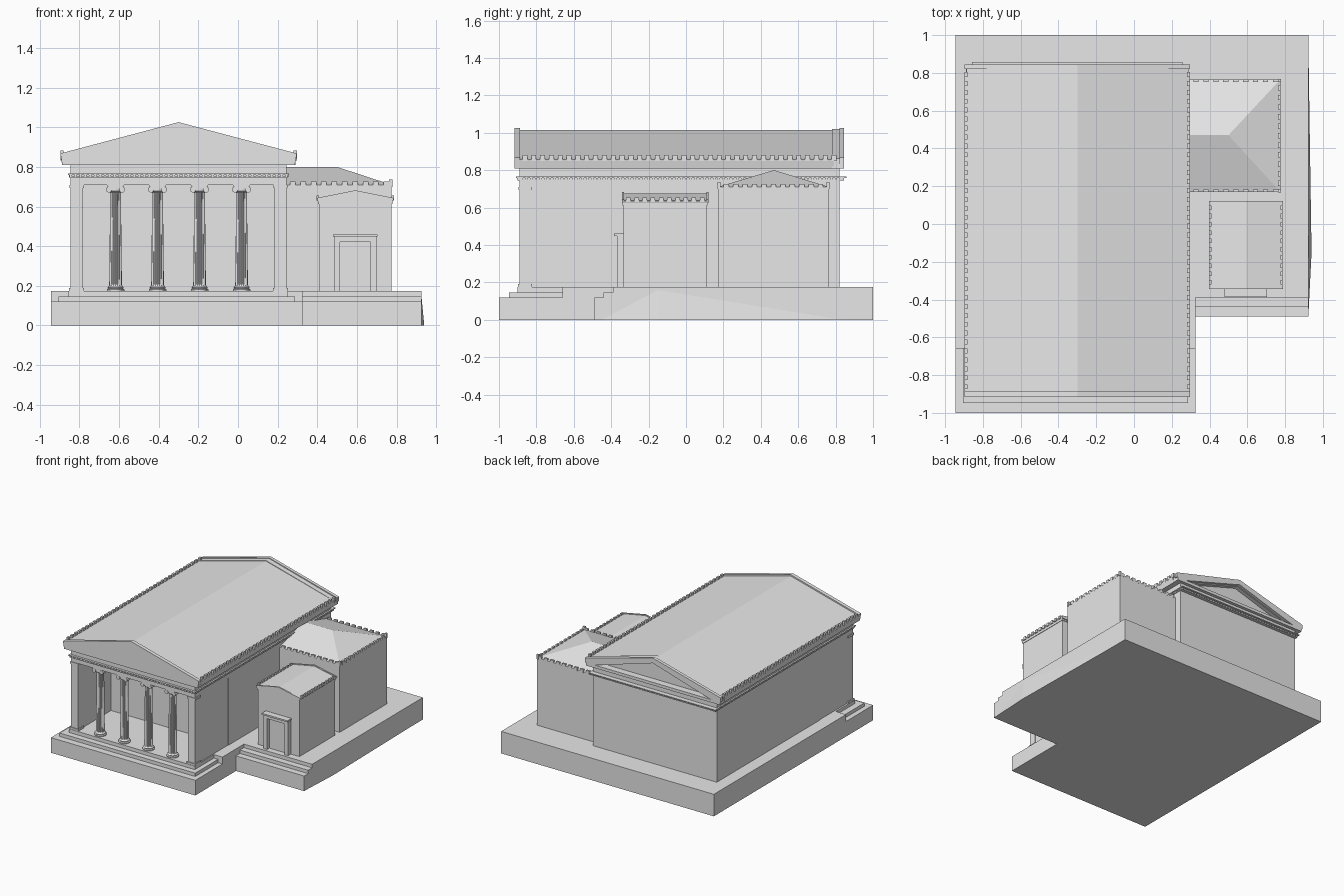
import bpy, bmesh, math
from mathutils import Matrix, Vector

if "Cube" in bpy.data.objects:
    bpy.data.objects.remove(bpy.data.objects["Cube"], do_unlink=True)

stone = bpy.data.materials.new("pale_stone")
stone.use_nodes = True
stone.diffuse_color = (0.8, 0.8, 0.8, 1)
stone.node_tree.nodes["Principled BSDF"].inputs["Base Color"].default_value = (0.8, 0.8, 0.8, 1)


def finish(name, bm):
    bmesh.ops.recalc_face_normals(bm, faces=bm.faces[:])
    mesh = bpy.data.meshes.new(name)
    bm.to_mesh(mesh)
    bm.free()
    mesh.materials.append(stone)
    obj = bpy.data.objects.new(name, mesh)
    bpy.context.collection.objects.link(obj)
    return obj


def add_box(bm, x0, x1, y0, y1, z0, z1):
    m = Matrix.Translation(((x0 + x1) / 2, (y0 + y1) / 2, (z0 + z1) / 2))
    bmesh.ops.create_cube(bm, size=1, matrix=m @ Matrix.Diagonal((x1 - x0, y1 - y0, z1 - z0, 1)))


def boxes(name, items):
    bm = bmesh.new()
    for b in items:
        add_box(bm, *b)
    return finish(name, bm)


def prism(name, profile, y0, y1):
    """Extrude an (x, z) outline along y."""
    bm = bmesh.new()
    face = bm.faces.new([bm.verts.new((x, y0, z)) for x, z in profile])
    new = bmesh.ops.extrude_face_region(bm, geom=[face])["geom"]
    bmesh.ops.translate(bm, vec=(0, y1 - y0, 0), verts=[v for v in new if isinstance(v, bmesh.types.BMVert)])
    return finish(name, bm)


def hull(name, points):
    bm = bmesh.new()
    for p in points:
        bm.verts.new(p)
    bmesh.ops.convex_hull(bm, input=bm.verts[:])
    return finish(name, bm)


def row(a, b, pitch):
    n = round((b - a) / pitch)
    return [a + (b - a) * (i + 0.5) / n for i in range(n)]


CX = -0.30            # centre line of the main hall
FLOOR = 0.175

# Stepped base
boxes("base_main", [(-0.945, 0.325, -1, 1, 0, 0.12), (-0.945, 0.325, -0.66, 1, 0.12, FLOOR)])
boxes("front_steps", [(-0.905, 0.287, -0.947, -0.66, 0.12, 0.147),
                      (-0.855, 0.25, -0.9, -0.66, 0.147, FLOOR)])
boxes("base_side", [(0.325, 0.925, -0.49, 1, 0, 0.12)])
boxes("side_steps", [(0.325, 0.925, -0.44, 1, 0.12, 0.147), (0.325, 0.925, -0.39, 1, 0.147, FLOOR)])
hull("base_bulge", [(0.924, -0.47, 0), (0.924, 0.9, 0), (0.924, -0.15, 0.17), (0.94, -0.15, 0)])

# Main hall walls with an open porch at the front
hw = 0.545
boxes("hall_body", [(CX - hw, CX + hw, -0.47, 0.82, FLOOR, 0.71)])
for name, s in (("right", -1), ("left", 1)):
    def side(a, b, *rest):
        xs = sorted((CX + s * a, CX + s * b))
        return (*xs, *rest)
    boxes("porch_wall_" + name, [side(0.487, hw - 0.004, -0.86, -0.46, FLOOR, 0.71)])
    boxes("anta_" + name, [side(0.483, hw, -0.89, -0.83, FLOOR, 0.71),
                           side(0.476, hw + 0.008, -0.897, -0.823, FLOOR, 0.19),
                           side(0.478, hw + 0.006, -0.895, -0.825, 0.693, 0.71)])

# Beams above the columns, with a toothed moulding between
boxes("architrave", [(CX - hw, CX + hw, -0.89, 0.82, 0.71, 0.747)])
boxes("frieze", [(CX - hw, CX + hw, -0.89, 0.82, 0.747, 0.812)])
e = 0.557
boxes("moulding", [(CX - e + 0.006, CX + e - 0.006, -0.9, 0.845, 0.745, 0.751),
                   (CX - e, CX + e, -0.908, 0.857, 0.759, 0.766)])
teeth = []
for x in row(CX - e, CX + e, 0.025):
    for y in (-0.895, 0.83):
        teeth.append((x - 0.006, x + 0.006, y - 0.008, y + 0.014, 0.75, 0.76))
for y in row(-0.89, 0.84, 0.025):
    for x in (CX - hw, CX + hw):
        teeth.append((x - 0.009, x + 0.009, y - 0.006, y + 0.006, 0.75, 0.76))
boxes("moulding_teeth", teeth)

# Cornice and gabled roof
R = 0.597
flare = [(CX - R + 0.01, 0.81), (CX - R, 0.858), (CX, 1.015), (CX + R, 0.858), (CX + R - 0.01, 0.81)]
prism("hall_roof", flare, -0.89, 0.79)
front = [(CX - R + 0.01, 0.81), (CX - R, 0.868), (CX, 1.026), (CX + R, 0.868), (CX + R - 0.01, 0.81)]
prism("front_pediment", front, -0.917, -0.888)
boxes("back_cornice", [(CX - R + 0.008, CX + R - 0.008, 0.78, 0.845, 0.81, 0.833)])
chevron = [(CX - R, 0.833), (CX - R, 0.868), (CX, 1.026), (CX + R, 0.868), (CX + R, 0.833),
           (CX + R - 0.09, 0.833), (CX, 0.985), (CX - R + 0.09, 0.833)]
prism("back_raking_cornice", chevron, 0.82, 0.845)
inner = [(x * 0.985 + CX * 0.015, z - 0.006) for x, z in chevron]
prism("back_raking_soffit", inner, 0.78, 0.822)
boxes("hall_eave_tiles", [(CX + s * (R - 0.008) - 0.008, CX + s * (R - 0.008) + 0.008,
                           y - 0.013, y + 0.013, 0.85, 0.882)
                          for s in (-1, 1) for y in row(-0.885, 0.815, 0.047)])


# Fluted columns with scroll capitals
def column(name, cx, cy):
    n = 40
    bm = bmesh.new()
    prev = None
    rings = [(0.044, 0.175), (0.044, 0.182), (0.037, 0.187), (0.041, 0.193), (0.034, 0.2),
             (0.032, 0.206), (0.027, 0.672), (0.033, 0.678), (0.033, 0.69)]
    for k, (r, z) in enumerate(rings):
        ring = []
        for i in range(n):
            a = math.tau * i / n
            rr = r * (0.9 if k in (5, 6) and i % 2 else 1)
            ring.append(bm.verts.new((cx + rr * math.cos(a), cy + rr * math.sin(a), z)))
        if prev:
            for i in range(n):
                j = (i + 1) % n
                bm.faces.new((prev[i], prev[j], ring[j], ring[i]))
        else:
            bm.faces.new(ring)
        prev = ring
    bm.faces.new(prev)
    for s in (-1, 1):
        m = Matrix.Translation((cx + s * 0.033, cy, 0.686)) @ Matrix.Rotation(math.pi / 2, 4, "X")
        bmesh.ops.create_cone(bm, cap_ends=True, segments=16, radius1=0.015, radius2=0.015,
                              depth=0.07, matrix=m)
    add_box(bm, cx - 0.036, cx + 0.036, cy - 0.033, cy + 0.033, 0.69, 0.702)
    add_box(bm, cx - 0.042, cx + 0.042, cy - 0.038, cy + 0.038, 0.702, 0.711)
    finish(name, bm)


for i, x in enumerate((-0.318, -0.106, 0.106, 0.318)):
    column(f"column_{i + 1}", CX + x, -0.845)

# Side wing with a hipped roof
wx, wy0, wy1 = 0.775, 0.17, 0.765
boxes("wing_walls", [(0.2, wx, wy0, wy1, FLOOR, 0.708)])
hull("wing_roof", [(x, y, z) for x in (0.2, wx) for y in (wy0, wy1) for z in (0.7, 0.71)]
     + [(0.2, 0.47, 0.8), (0.5, 0.47, 0.8)])
tiles = [(x - 0.014, x + 0.014, y - 0.007, y + 0.007, 0.7, 0.727)
         for x in row(0.25, wx, 0.052) for y in (wy0 + 0.006, wy1 - 0.006)]
tiles += [(wx - 0.013, wx + 0.001, y - 0.014, y + 0.014, 0.7, 0.727) for y in row(wy0 + 0.02, wy1 - 0.02, 0.05)]
tiles += [(wx - 0.013, wx + 0.004, y - 0.008, y + 0.008, 0.7, 0.737) for y in (wy0 + 0.006, wy1 - 0.006)]
boxes("wing_eave_tiles", tiles)

# Small entrance house
sx = 0.592
boxes("entrance_walls", [(sx - 0.183, sx + 0.183, -0.335, 0.11, FLOOR, 0.63)])
boxes("entrance_band", [(sx - 0.187, sx + 0.187, -0.34, 0.114, 0.612, 0.626)])


def gable(w, base, eave, top):
    return [(sx - w + 0.008, base), (sx - w, eave), (sx, top), (sx + w, eave), (sx + w - 0.008, base)]


prism("entrance_roof", gable(0.194, 0.626, 0.638, 0.676), -0.335, 0.115)
for name, y in (("front", -0.343), ("back", 0.109)):
    prism("entrance_gable_" + name, gable(0.196, 0.624, 0.643, 0.682), y, y + 0.012)
boxes("entrance_eave_tiles", [(sx + s * 0.189 - 0.006, sx + s * 0.189 + 0.006, y - 0.012, y + 0.012, 0.63, 0.655)
                              for s in (-1, 1) for y in row(-0.33, 0.108, 0.044)])

# Door surround and door
boxes("door_frame", [(sx + s * 0.092 - 0.015, sx + s * 0.092 + 0.015, -0.37, -0.33, FLOOR, 0.42) for s in (-1, 1)]
      + [(sx - 0.107, sx + 0.107, -0.37, -0.33, 0.42, 0.45),
         (sx - 0.113, sx + 0.113, -0.386, -0.33, 0.448, 0.46)])
boxes("door_panel", [(sx - 0.078, sx + 0.078, -0.341, -0.33, FLOOR, 0.42)])
